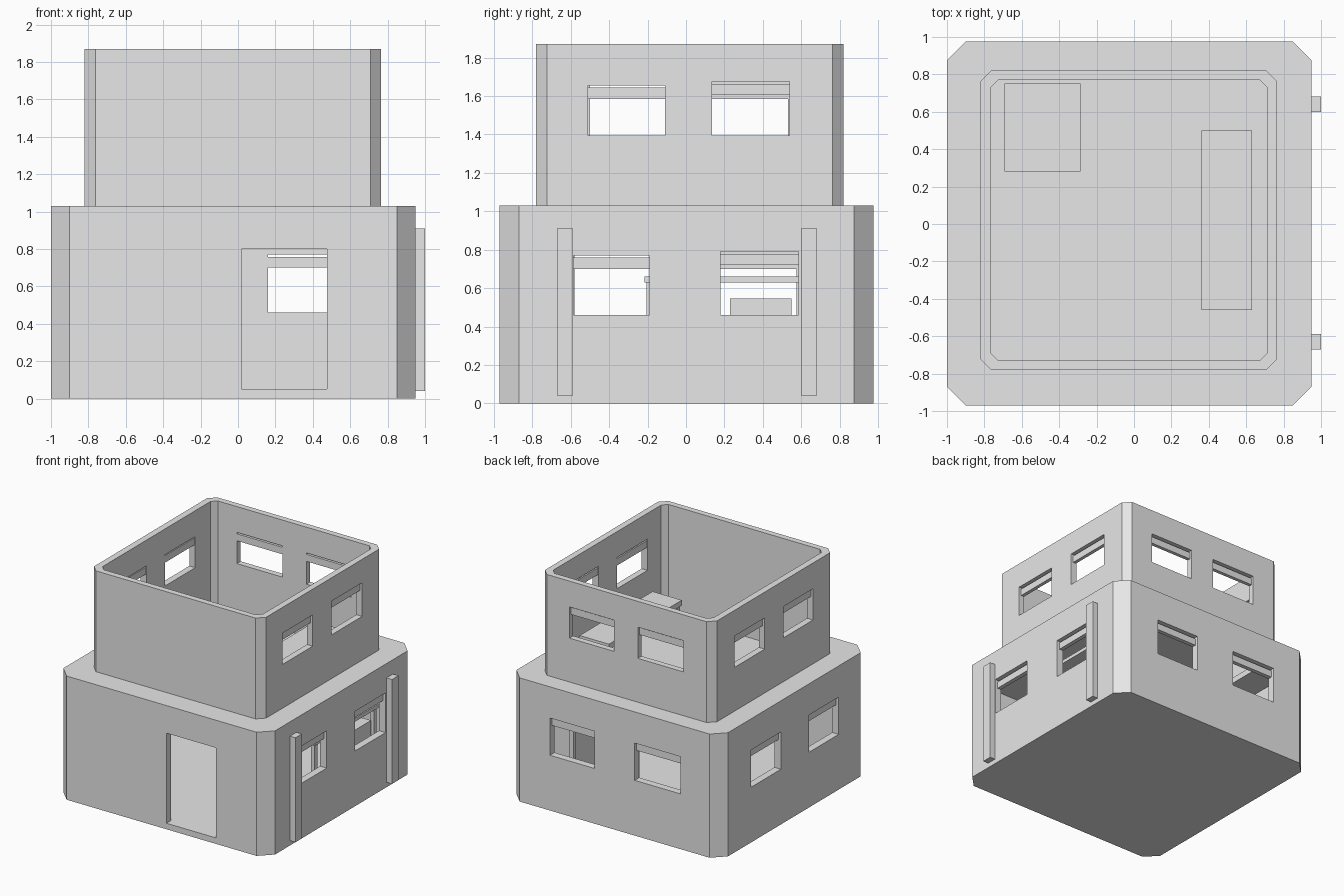
import bpy, bmesh

old = bpy.data.objects.get("Cube")
if old:
    bpy.data.objects.remove(old, do_unlink=True)

grey = bpy.data.materials.new("plain grey")
grey.use_nodes = True
grey.diffuse_color = (0.8, 0.8, 0.8, 1)
grey.node_tree.nodes["Principled BSDF"].inputs["Base Color"].default_value = (0.8, 0.8, 0.8, 1)


def block(name, x, y, z, chamfer=0):
    """Upright block between pairs of limits, with optional cut corners."""
    c = chamfer
    (x0, x1), (y0, y1) = x, y
    if c:
        outline = [(x0 + c, y0), (x1 - c, y0), (x1, y0 + c), (x1, y1 - c),
                   (x1 - c, y1), (x0 + c, y1), (x0, y1 - c), (x0, y0 + c)]
    else:
        outline = [(x0, y0), (x1, y0), (x1, y1), (x0, y1)]
    bm = bmesh.new()
    base = bm.faces.new([bm.verts.new((px, py, z[0])) for px, py in outline])
    top = bmesh.ops.extrude_face_region(bm, geom=[base])["geom"]
    verts = [v for v in top if isinstance(v, bmesh.types.BMVert)]
    bmesh.ops.translate(bm, verts=verts, vec=(0, 0, z[1] - z[0]))
    bmesh.ops.recalc_face_normals(bm, faces=bm.faces)
    mesh = bpy.data.meshes.new(name)
    bm.to_mesh(mesh)
    bm.free()
    mesh.materials.append(grey)
    obj = bpy.data.objects.new(name, mesh)
    bpy.context.collection.objects.link(obj)
    return obj


def cut(target, name, x, y, z, chamfer=0):
    cutter = block(name + "_cutter", x, y, z, chamfer)
    mod = target.modifiers.new(name, "BOOLEAN")
    mod.operation = "DIFFERENCE"
    mod.solver = "EXACT"
    mod.object = cutter
    cutter.hide_render = True
    cutter.hide_viewport = True
    cutter.display_type = "WIRE"


def window(target, name, side, wall, thick, span, z):
    """Cut an opening and hang a blind rail just below its top."""
    inward = -1 if wall > 0 else 1
    hole = sorted((wall - inward * 0.05, wall + inward * (thick + 0.03)))
    rail = sorted((wall + inward * thick * 0.4, wall + inward * thick))
    rail_z = (z[1] - 0.07, z[1] - 0.012)
    if side == "x":
        cut(target, name, hole, span, z)
        block(name + "_rail", rail, span, rail_z)
    else:
        cut(target, name, span, hole, z)
        block(name + "_rail", span, rail, rail_z)


# Ground storey with its room, door, stair opening and recessed upper floor
lower = block("ground_storey", (-1, 0.95), (-0.97, 0.975), (0, 1.03), 0.1)
cut(lower, "room", (-0.94, 0.89), (-0.91, 0.915), (0.05, 0.91), 0.08)
well = ((-0.765, 0.712), (-0.73, 0.77))
cut(lower, "upper_floor", *well, (0.96, 1.2), 0.04)
cut(lower, "stair_opening", (-0.69, -0.29), (0.28, 0.75), (0.85, 1.1))
cut(lower, "door", (0.02, 0.475), (-1.1, -0.88), (0.05, 0.8))

# Upper storey, open at the top
upper = block("upper_storey", (-0.82, 0.765), (-0.78, 0.82), (1.03, 1.87), 0.057)
cut(upper, "upper_room", *well, (0.9, 2), 0.04)

# Windows on both sides and the back
low, low_tall = (0.46, 0.77), (0.46, 0.79)
high, high_tall = (1.395, 1.655), (1.395, 1.675)
window(lower, "lower_left_window_1", "x", 0.95, 0.06, (-0.585, -0.19), low)
window(lower, "lower_left_window_2", "x", 0.95, 0.06, (0.18, 0.585), low_tall)
window(lower, "lower_right_window_1", "x", -1, 0.06, (-0.58, -0.19), low)
window(lower, "lower_right_window_2", "x", -1, 0.06, (0.18, 0.575), low)
window(lower, "lower_back_window_1", "y", 0.975, 0.06, (0.16, 0.57), low)
window(lower, "lower_back_window_2", "y", 0.975, 0.06, (-0.63, -0.21), low)
window(upper, "upper_left_window_1", "x", 0.765, 0.05, (-0.51, -0.11), high)
window(upper, "upper_left_window_2", "x", 0.765, 0.05, (0.135, 0.54), high_tall)
window(upper, "upper_right_window_1", "x", -0.82, 0.05, (-0.5, -0.11), high)
window(upper, "upper_right_window_2", "x", -0.82, 0.05, (0.135, 0.53), high)
window(upper, "upper_back_window_1", "y", 0.82, 0.05, (0.09, 0.5), high)
window(upper, "upper_back_window_2", "y", 0.82, 0.05, (-0.55, -0.13), high)

# Outside posts
for i, y in enumerate((-0.63, 0.64)):
    block(f"outside_post_{i + 1}", (0.945, 1), (y - 0.042, y + 0.042), (0.04, 0.91))


# Tables
def table(name, x, y, floor, top, thick, leg):
    block(name + "_top", x, y, (top - thick, top))
    for i, lx in enumerate((x[0] + 0.01, x[1] - 0.01 - leg)):
        for j, ly in enumerate((y[0] + 0.01, y[1] - 0.01 - leg)):
            block(f"{name}_leg_{i}{j}", (lx, lx + leg), (ly, ly + leg), (floor, top - thick))


table("lower_table", (0.6, 0.86), (-0.215, 0.62), 0.05, 0.66, 0.03, 0.035)
table("upper_table", (0.36, 0.63), (-0.46, 0.5), 0.96, 1.26, 0.045, 0.035)

# Cabinet under the lower table
block("cabinet", (0.66, 0.84), (0.23, 0.55), (0.05, 0.545))
